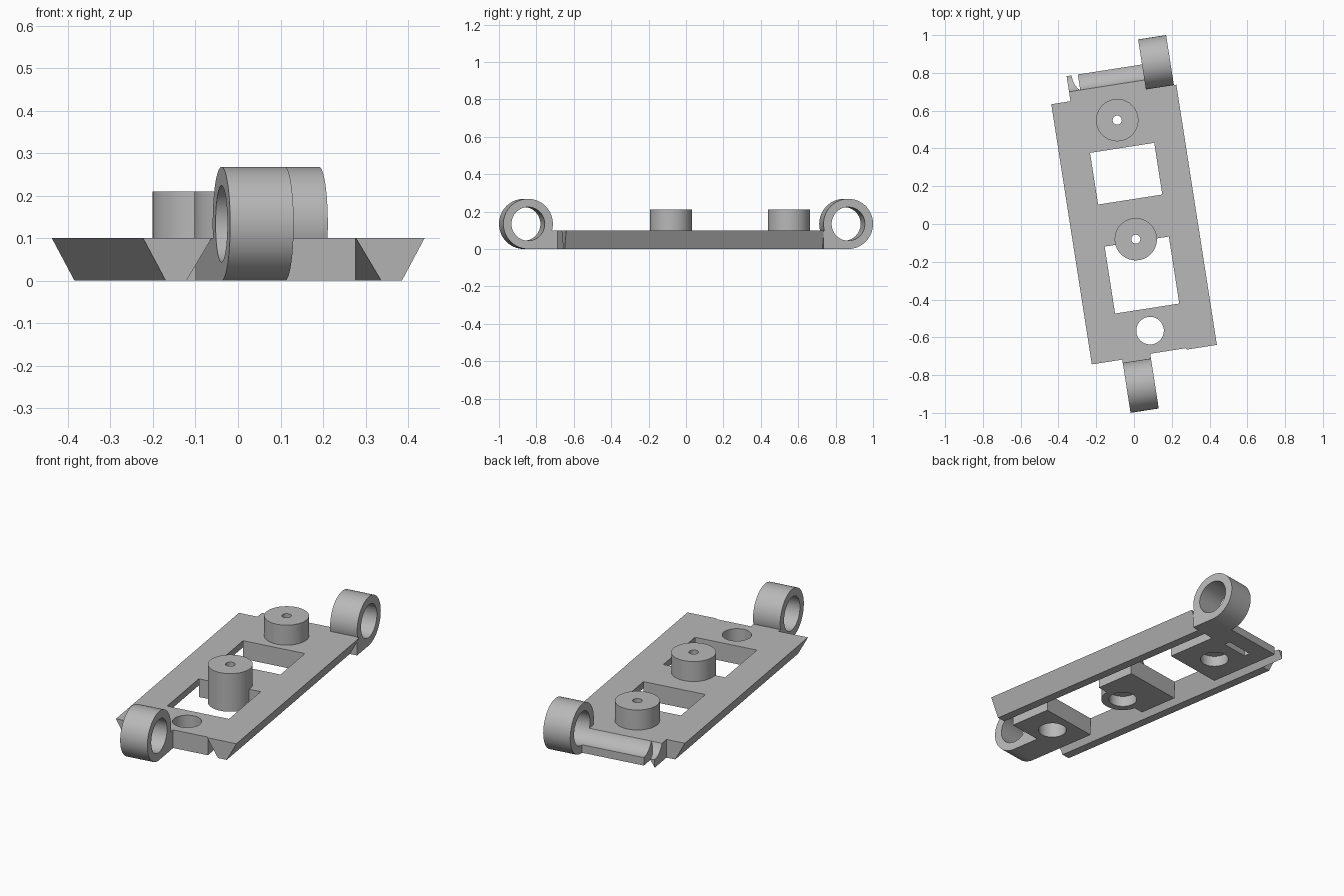
import bpy, bmesh, math
from mathutils import Matrix

if "Cube" in bpy.data.objects:
    bpy.data.objects.remove(bpy.data.objects["Cube"])

TURN = Matrix.Rotation(math.radians(8.86), 4, 'Z')
grey = bpy.data.materials.new("plain_grey")
grey.diffuse_color = (0.48, 0.48, 0.48, 1)
grey.use_nodes = True
grey.node_tree.nodes["Principled BSDF"].inputs["Base Color"].default_value = grey.diffuse_color


def add(name, bm):
    me = bpy.data.meshes.new(name)
    bmesh.ops.recalc_face_normals(bm, faces=bm.faces)
    bm.to_mesh(me)
    bm.free()
    ob = bpy.data.objects.new(name, me)
    bpy.context.collection.objects.link(ob)
    me.materials.append(grey)
    return ob


def prism(name, profile, y0, y1):
    """Extrude an x-z outline along y."""
    bm = bmesh.new()
    f = bm.faces.new([bm.verts.new((x, y0, z)) for x, z in profile])
    r = bmesh.ops.extrude_face_region(bm, geom=[f])
    vs = [v for v in r['geom'] if isinstance(v, bmesh.types.BMVert)]
    bmesh.ops.translate(bm, verts=vs, vec=(0, y1 - y0, 0))
    return add(name, bm)


def box(name, x0, x1, y0, y1, z0, z1):
    return prism(name, [(x0, z0), (x1, z0), (x1, z1), (x0, z1)], y0, y1)


def rod(name, r, a, b, axis='Z', at=(0, 0)):
    """Cylinder from a to b along Z (at = x, y) or along X (at = y, z)."""
    bm = bmesh.new()
    bmesh.ops.create_cone(bm, cap_ends=True, segments=64, radius1=r, radius2=r, depth=b - a)
    m = (a + b) / 2
    if axis == 'X':
        M = Matrix.Translation((m, *at)) @ Matrix.Rotation(math.pi / 2, 4, 'Y')
    else:
        M = Matrix.Translation((*at, m))
    bm.transform(M)
    return add(name, bm)


def combine(ob, other, op):
    mod = ob.modifiers.new("cut", 'BOOLEAN')
    mod.operation, mod.solver, mod.object = op, 'EXACT', other
    bpy.context.view_layer.update()
    dg = bpy.context.evaluated_depsgraph_get()
    me = bpy.data.meshes.new_from_object(ob.evaluated_get(dg))
    ob.modifiers.clear()
    ob.data = me
    bpy.data.objects.remove(other)


H = 0.1            # deck height
W = 0.172          # half width of the centre blocks
EYE_Z, EYE_R, BORE = 0.134, 0.134, 0.09
FRONT, BACK = -0.851, 0.828

# side rails, wide on top and narrow below
for s, side in ((-1, "left"), (1, "right")):
    prism(side + "_rail", [(s * W, H), (s * 0.335, H), (s * 0.281, 0), (s * 0.232, 0)], -0.70, 0.694)

# centre blocks between the windows
front_block = box("front_block", -W, W, -0.692, -0.453, 0, H)
middle_block = box("middle_block", -W, W, -0.094, 0.131, 0, H)
back_block = box("back_block", -W, W, 0.408, BACK, 0, H)
back_fin = prism("back_fin", [(-0.232, 0), (-0.232, H), (-W, H)], 0.694, BACK)

# round hole in the front block
combine(front_block, rod("cutter", 0.073, -0.1, 0.3, at=(-0.003, -0.571)), 'DIFFERENCE')

# pegs with a screw hole and a recess underneath
for block, y in ((middle_block, -0.081), (back_block, 0.557)):
    at = (-0.003, y)
    combine(block, rod("peg", 0.112, 0, 0.21, at=at), 'UNION')
    combine(block, rod("cutter", 0.024, -0.1, 0.4, at=at), 'DIFFERENCE')
    combine(block, rod("cutter", 0.073, -0.1, 0.06, at=at), 'DIFFERENCE')

# slot under the back block and hollow seat along its back edge
combine(back_block, box("cutter", -0.08, 0.08, 0.70, 0.735, -0.1, 0.05), 'DIFFERENCE')
for ob in (back_block, back_fin):
    combine(ob, rod("cutter", BORE, -0.4, 0.4, 'X', (BACK, EYE_Z)), 'DIFFERENCE')

# hinge eyes with a foot joining them to the deck
for name, x0, x1, yc, y_in in (("front_eye", -W, -0.021, FRONT, -0.692),
                               ("back_eye", W, 0.322, BACK, 0.694)):
    eye = rod(name, EYE_R, x0, x1, 'X', (yc, EYE_Z))
    combine(eye, box("foot", x0, x1, min(yc, y_in), max(yc, y_in), 0, H), 'UNION')
    combine(eye, rod("cutter", BORE, x0 - 0.1, x1 + 0.1, 'X', (yc, EYE_Z)), 'DIFFERENCE')

# turn the whole part and smooth the round surfaces
for ob in bpy.context.scene.objects:
    ob.data.transform(TURN)
    ob.select_set(True)
    bpy.context.view_layer.objects.active = ob
bpy.ops.object.shade_smooth_by_angle(angle=math.radians(30))
